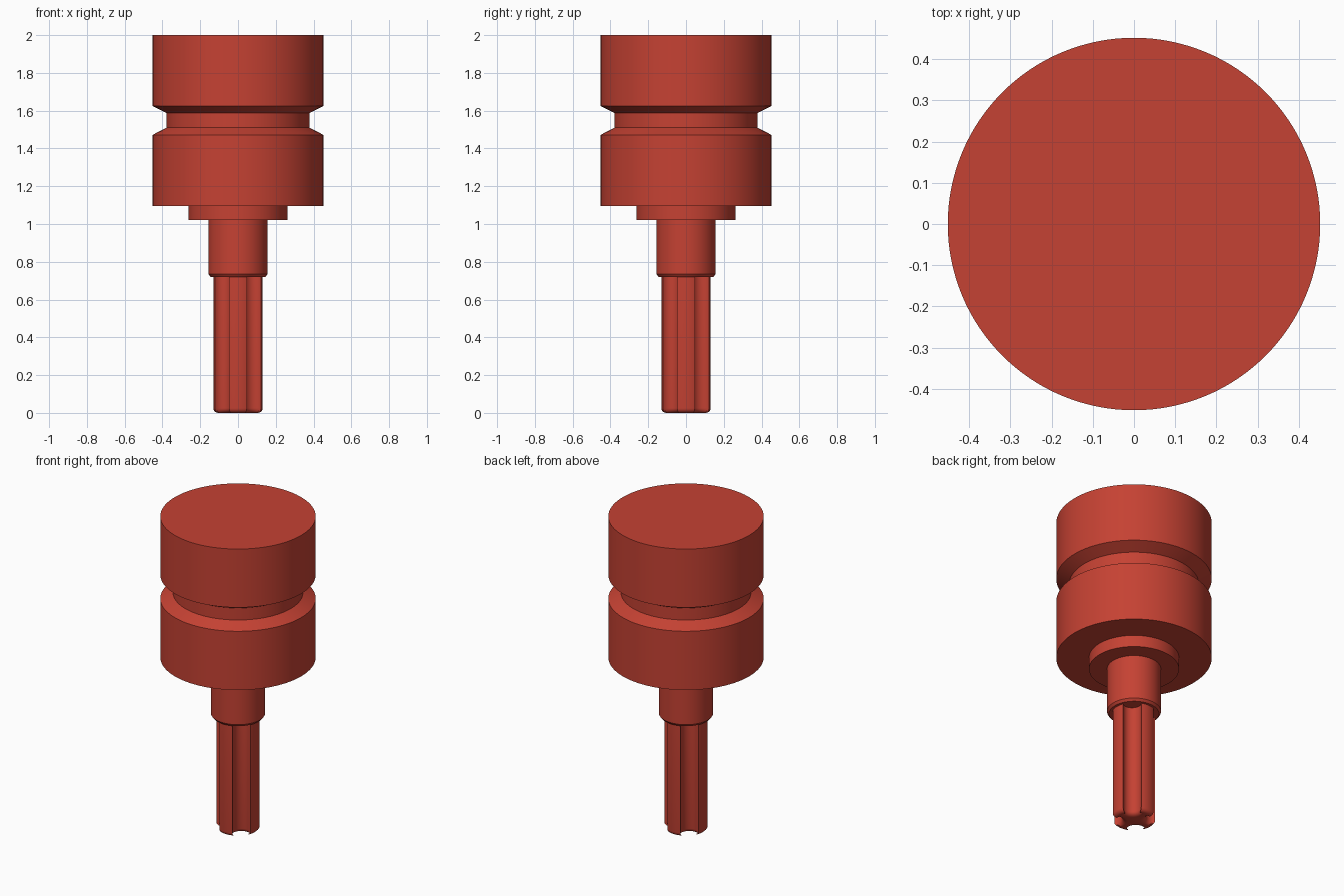
import bpy, bmesh, math
from math import sin, cos, pi, radians

if "Cube" in bpy.data.objects:
    bpy.data.objects.remove(bpy.data.objects["Cube"])

red = bpy.data.materials.new("brick red")
red.diffuse_color = (0.56, 0.054, 0.033, 1)
red.use_nodes = True
red.node_tree.nodes["Principled BSDF"].inputs["Base Color"].default_value = red.diffuse_color


def loft(name, rings):
    """Skin a stack of equal-length rings of (x, y, z) and cap both ends."""
    bm = bmesh.new()
    loops = [[bm.verts.new(p) for p in ring] for ring in rings]
    n = len(loops[0])
    for a, b in zip(loops, loops[1:]):
        for i in range(n):
            j = (i + 1) % n
            bm.faces.new((a[i], a[j], b[j], b[i]))
    bm.faces.new(loops[0][::-1])
    bm.faces.new(loops[-1])
    me = bpy.data.meshes.new(name)
    bm.to_mesh(me)
    bm.free()
    me.materials.append(red)
    ob = bpy.data.objects.new(name, me)
    bpy.context.collection.objects.link(ob)
    bpy.ops.object.select_all(action='DESELECT')
    ob.select_set(True)
    bpy.context.view_layer.objects.active = ob
    bpy.ops.object.shade_smooth_by_angle(angle=radians(25))
    return ob


def turned(name, profile, n=128):
    """Round part from (radius, z) pairs, bottom to top."""
    return loft(name, [[(r * cos(2 * pi * i / n), r * sin(2 * pi * i / n), z)
                        for i in range(n)] for r, z in profile])


# Grooved head, flange and collar
turned("grooved_head", [(0.452, 1.095), (0.452, 1.472), (0.378, 1.51),
                        (0.378, 1.587), (0.452, 1.625), (0.452, 2.0)])
turned("flange", [(0.262, 1.02), (0.262, 1.095)])
turned("collar", [(0.145, 0.72), (0.157, 0.735), (0.157, 1.02)])


# Splined shaft: four rounded lobes on the axes, round flutes on the diagonals
def spline_ring(z, inset):
    pts = []
    R, half = 0.13 - inset, radians(21)
    gap = pi / 4 - half
    centre, flute = 0.13 * cos(gap), 0.13 * sin(gap) + inset * 0.3
    for q in range(4):
        a0 = q * pi / 2
        for i in range(9):                      # lobe crown
            a = a0 - half + 2 * half * i / 8
            pts.append((R * cos(a), R * sin(a), z))
        d = a0 + pi / 4
        for i in range(1, 12):                  # concave flute
            t = -pi / 2 + pi * i / 12
            u, v = centre - flute * cos(t) * 0.95 - inset, flute * sin(t)
            pts.append((u * cos(d) - v * sin(d), u * sin(d) + v * cos(d), z))
    return pts


tip = 0.025
rings = [spline_ring(tip * (1 - sin(k * pi / 10)), tip * (1 - cos(k * pi / 10)))
         for k in range(5, -1, -1)]
loft("splined_shaft", rings + [spline_ring(0.73, 0)])
